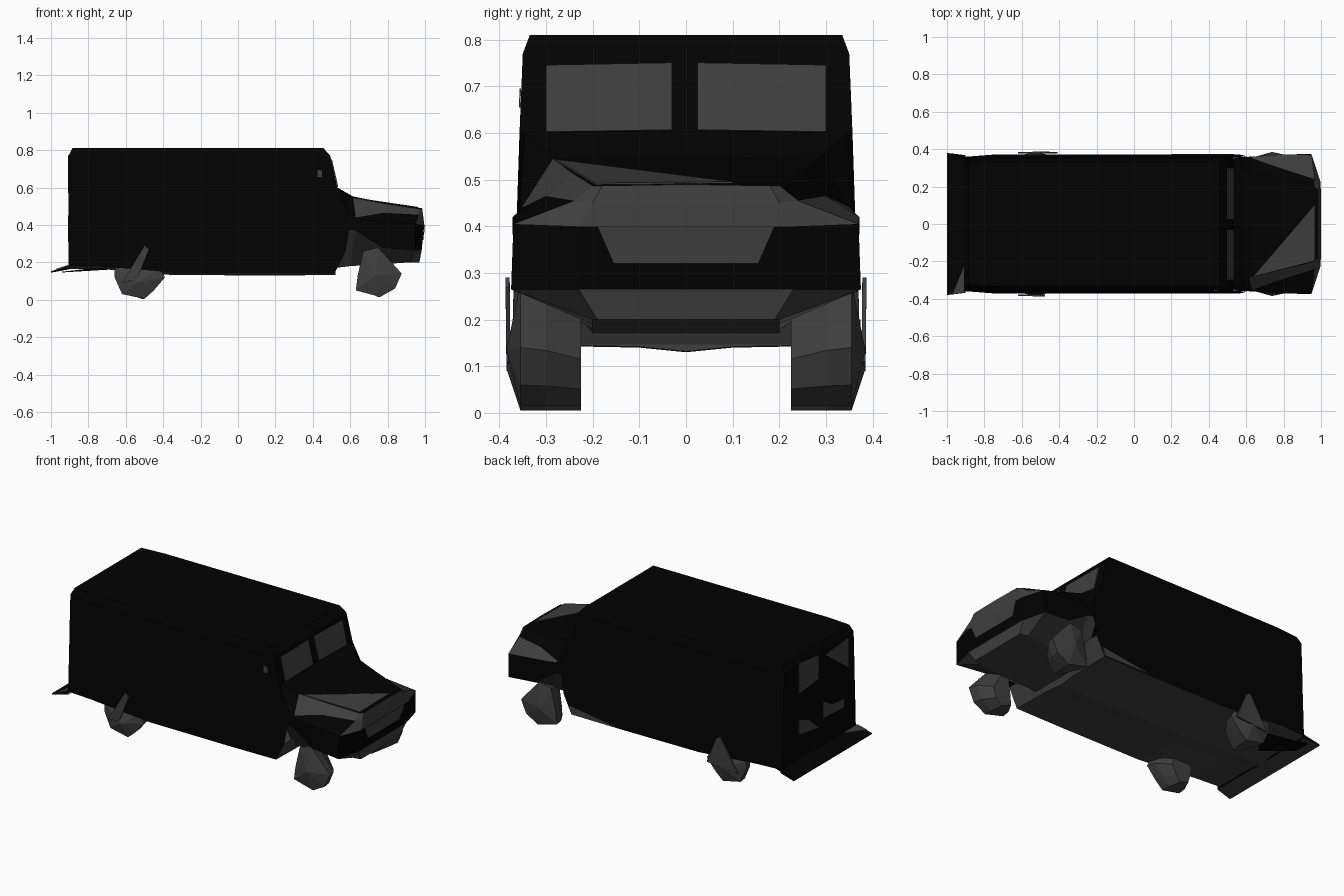
import bpy, bmesh

if "Cube" in bpy.data.objects:
    bpy.data.objects.remove(bpy.data.objects["Cube"])


def material(name, value):
    m = bpy.data.materials.new(name)
    m.diffuse_color = (value, value, value, 1)
    m.use_nodes = True
    m.node_tree.nodes["Principled BSDF"].inputs["Base Color"].default_value = m.diffuse_color
    return m


BLACK, GREY = 0, 1
MATS = [material("black_paint", 0.0006), material("dark_grey", 0.049)]


def finish(name, bm):
    bmesh.ops.recalc_face_normals(bm, faces=bm.faces)
    me = bpy.data.meshes.new(name)
    bm.to_mesh(me)
    bm.free()
    for m in MATS:
        me.materials.append(m)
    ob = bpy.data.objects.new(name, me)
    bpy.context.collection.objects.link(ob)
    return ob


def loft(name, sections, rule):
    """Skin half sections of (x, y, z) points, mirrored over y; rule(segment, row, side) picks the
    colour, or None to leave the face open."""
    bm = bmesh.new()
    rows = []
    for sec in sections:
        half = [bm.verts.new(p) for p in sec]
        mirror = [v if abs(v.co.y) < 1e-6 else bm.verts.new((v.co.x, -v.co.y, v.co.z)) for v in half]
        rows.append((half, mirror))

    def face(vs, colour):
        vs = list(dict.fromkeys(vs))
        if len(vs) > 2 and colour is not None:
            bm.faces.new(vs).material_index = colour

    count = len(sections[0])
    for s in range(len(rows) - 1):
        for side in (0, 1):
            a, b = rows[s][side], rows[s + 1][side]
            for i in range(count - 1):
                face((a[i], a[i + 1], b[i + 1], b[i]), rule(s, i, side))
    for seg, (h, m) in (("back", rows[0]), ("front", rows[-1])):
        for i in range(count - 1):
            face((h[i], h[i + 1], m[i + 1], m[i]), rule(seg, i, 0))
    return finish(name, bm)


def plate(name, points, thick, colour=GREY):
    """Thin panel, extruded by the vector thick."""
    bm = bmesh.new()
    f = bm.faces.new([bm.verts.new(p) for p in points])
    ext = bmesh.ops.extrude_face_region(bm, geom=[f], use_keep_orig=True)
    bmesh.ops.translate(bm, vec=thick, verts=[v for v in ext["geom"] if isinstance(v, bmesh.types.BMVert)])
    for f in bm.faces:
        f.material_index = colour
    return finish(name, bm)


# Main cabin, a little narrower at the back
def cabin(xs, zb, width=1.0):
    yz = [(0, zb - 0.015), (0.10, zb - 0.005), (0.372, zb), (0.37, 0.26), (0.362, 0.45),
          (0.357, 0.60), (0.35, 0.77), (0.335, 0.81), (0, 0.81)]
    return [(x, y * width, z) for x, (y, z) in zip(xs, yz)]


def cabin_colour(s, i, side):
    if s == "front" and i in (3, 4):
        return None
    return GREY if i < 2 or (s == "front" and i == 2) else BLACK


loft("cabin", [
    cabin([-0.905] * 7 + [-0.885] * 2, 0.18, 0.965),
    cabin([-0.74] * 9, 0.18),
    cabin([-0.35] * 9, 0.147),
    cabin([0.2] * 9, 0.145),
    cabin([0.52, 0.52, 0.52, 0.575, 0.605, 0.53, 0.493, 0.457, 0.457], 0.147),
], cabin_colour)


# Bonnet and wings, open below for the wheels
def bonnet_colour(s, i, side):
    if s == "back":
        return None
    if s == "front":
        return BLACK if i == 2 else GREY
    if i < 2 or s == 3 and i in (3, 4):
        return GREY
    if s in (1, 2) and i in (3, 4):
        return GREY if i - 3 == side else BLACK
    return BLACK


loft("bonnet", [
    [(0.52, 0, 0.17), (0.52, 0.20, 0.17), (0.56, 0.358, 0.38), (0.56, 0.358, 0.45),
     (0.56, 0.356, 0.47), (0.526, 0.345, 0.60), (0.526, 0, 0.603)],
    [(0.60, 0, 0.18), (0.60, 0.20, 0.18), (0.63, 0.36, 0.37), (0.63, 0.36, 0.43),
     (0.63, 0.352, 0.44), (0.615, 0.285, 0.545), (0.615, 0, 0.552)],
    [(0.77, 0, 0.19), (0.77, 0.20, 0.19), (0.77, 0.37, 0.28), (0.78, 0.372, 0.42),
     (0.78, 0.30, 0.465), (0.78, 0.245, 0.515), (0.78, 0, 0.52)],
    [(0.92, 0, 0.20), (0.92, 0.20, 0.20), (0.945, 0.375, 0.265), (0.95, 0.37, 0.405),
     (0.965, 0.24, 0.455), (0.965, 0.20, 0.487), (0.965, 0, 0.492)],
    [(0.97, 0, 0.20), (0.97, 0.19, 0.20), (0.982, 0.23, 0.265), (0.996, 0.23, 0.40),
     (0.99, 0.20, 0.45), (0.985, 0.18, 0.487), (0.985, 0, 0.49)],
], bonnet_colour)

# Pale facet across the bonnet
plate("bonnet_facet", [(0.64, -0.28, 0.540), (0.965, 0.10, 0.492), (0.966, -0.195, 0.489)], (0, 0, 0.004))

# Grille
plate("grille", [(0.989, -0.155, 0.32), (0.989, 0.155, 0.32), (0.9965, 0.19, 0.40), (0.9965, -0.19, 0.40)],
      (0.003, 0, 0))

# Split windscreen
for side, y0, y1 in (("left", 0.025, 0.30), ("right", -0.03, -0.30)):
    plate("windscreen_" + side,
          [(0.53, y0, 0.606), (0.53, y1, 0.602), (0.4985, y1, 0.745), (0.4975, y0, 0.75)], (0.005, 0, 0.001))

# Rear windows and lamps
for name, pts in (
        ("rear_window_left", [(0.20, 0.775), (0.01, 0.755), (0.01, 0.61), (0.20, 0.59)]),
        ("rear_window_right", [(-0.06, 0.73), (-0.28, 0.75), (-0.28, 0.57)]),
        ("rear_lamp_left", [(0.20, 0.43), (0.10, 0.39), (0.01, 0.31), (0.20, 0.34)]),
        ("rear_lamp_right", [(-0.04, 0.45), (-0.13, 0.40), (-0.24, 0.39), (-0.24, 0.34), (-0.04, 0.35)])):
    plate(name, [(-0.905, y, z) for y, z in pts], (-0.004, 0, 0))

# Small patches on the door pillar, the left sill, the step and the floor
plate("pillar_patch", [(0.425, -0.355, 0.655), (0.45, -0.355, 0.655), (0.45, -0.354, 0.69), (0.425, -0.354, 0.695)],
      (0, -0.003, 0))
plate("sill_patch", [(0.20, 0.372, 0.15), (0.52, 0.372, 0.15), (0.535, 0.371, 0.20)], (0, 0.003, 0))
plate("step_patch", [(-0.97, -0.376, 0.162), (-0.91, -0.368, 0.182), (-0.91, -0.23, 0.182)], (0, 0, 0.004))
plate("floor_patch", [(-0.69, 0.265, 0.165), (-0.80, 0.10, 0.166), (-0.94, 0.25, 0.150), (-0.94, 0.35, 0.150)],
      (0, 0, -0.004), BLACK)

# Rear step flaring out behind the cabin
loft("rear_step", [
    [(-1.0, 0, 0.145), (-1.0, 0.38, 0.145), (-1.0, 0.38, 0.152), (-1.0, 0, 0.152)],
    [(-0.90, 0, 0.163), (-0.90, 0.368, 0.165), (-0.90, 0.365, 0.185), (-0.90, 0, 0.185)],
], lambda s, i, side: None if s == "front" else GREY if i == 0 and s != "back" else BLACK)


# Faceted wheels, narrowing inward
def wheel(name, outline, side):
    bm = bmesh.new()
    n = len(outline)
    cx, cz = (sum(p[k] for p in outline) / n for k in (0, 1))
    low = min(p[1] for p in outline)
    rings = [[bm.verts.new((cx + (x - cx) * sx, side * y, low + (z - low) * sz)) for x, z in outline]
             for y, sx, sz in ((0.225, 0.5, 0.8), (0.30, 0.9, 0.95), (0.355, 1, 1))]
    hub = bm.verts.new((cx, side * 0.385, cz))
    for a, b in zip(rings, rings[1:]):
        for i in range(n):
            j = (i + 1) % n
            bm.faces.new((a[i], a[j], b[j], b[i]))
    bm.faces.new(rings[0])
    for i in range(n):
        bm.faces.new((rings[2][i], rings[2][(i + 1) % n], hub))
    for f in bm.faces:
        f.material_index = GREY
    finish(name, bm)


FRONT = [(0.63, 0.05), (0.76, 0.015), (0.84, 0.06), (0.875, 0.14), (0.75, 0.28), (0.67, 0.26), (0.64, 0.13)]
REAR = [(-0.62, 0.03), (-0.50, 0.005), (-0.45, 0.05), (-0.39, 0.12), (-0.42, 0.17), (-0.66, 0.17), (-0.66, 0.12)]
for label, side, foot in (("left", 1, -0.41), ("right", -1, -0.54)):
    wheel("front_wheel_" + label, FRONT, side)
    wheel("rear_wheel_" + label, REAR, side)
    # Pointed flap standing beside the rear wheel, broader on the left
    plate("rear_flap_" + label,
          [(-0.62, side * 0.376, 0.09), (foot, side * 0.376, 0.11), (-0.475, side * 0.378, 0.27),
           (-0.50, side * 0.378, 0.29)], (0, side * 0.009, 0))
